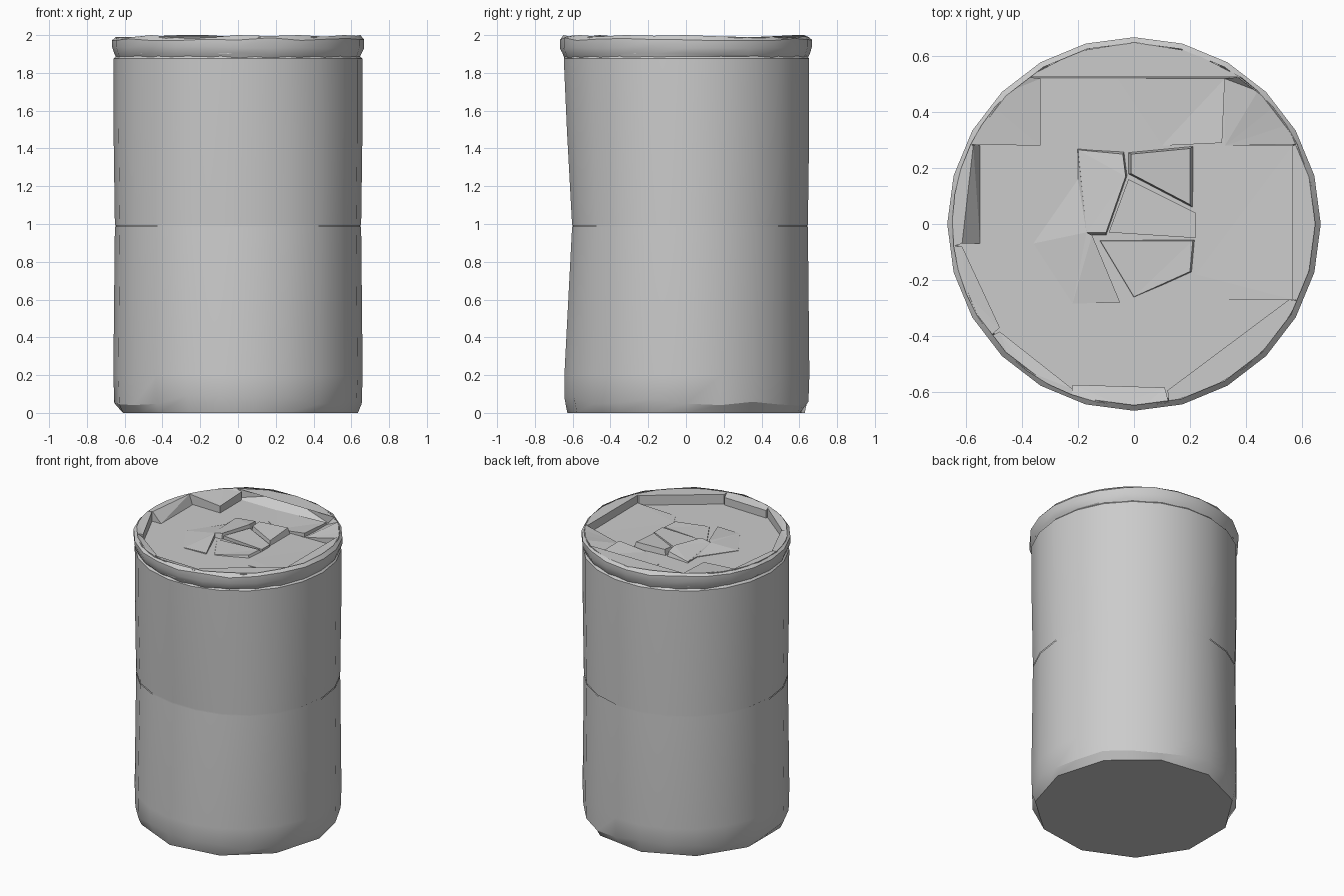
import bpy, bmesh, math, random

random.seed(4)
if "Cube" in bpy.data.objects:
    bpy.data.objects.remove(bpy.data.objects["Cube"], do_unlink=True)

metal = bpy.data.materials.new("plain grey metal")
metal.use_nodes = True
GREY = (0.6, 0.6, 0.6, 1)
metal.diffuse_color = GREY
metal.node_tree.nodes["Principled BSDF"].inputs["Base Color"].default_value = GREY

LID = 1.922      # height of the sunken lid
RIM = 1.99       # height of the rim top
FLOOR = 1.9      # underside of the parts on the lid


def finish(name, bm, smooth):
    bmesh.ops.recalc_face_normals(bm, faces=bm.faces)
    mesh = bpy.data.meshes.new(name)
    bm.to_mesh(mesh)
    bm.free()
    mesh.materials.append(metal)
    obj = bpy.data.objects.new(name, mesh)
    bpy.context.collection.objects.link(obj)
    if smooth:
        bpy.ops.object.select_all(action="DESELECT")
        obj.select_set(True)
        bpy.context.view_layer.objects.active = obj
        bpy.ops.object.shade_smooth_by_angle(angle=math.radians(28))


def lathe(name, profile, sides, warp, cap=None):
    """Spin a (radius, height) profile; cap is the index of a ring to fill."""
    bm = bmesh.new()
    rings = []
    for r, z in profile:
        ring = []
        for i in range(sides):
            a = math.tau * i / sides
            ring.append(bm.verts.new(warp(r * math.cos(a), r * math.sin(a), z)))
        rings.append(ring)
    for low, high in zip(rings, rings[1:]):
        for i in range(sides):
            j = (i + 1) % sides
            bm.faces.new((low[i], low[j], high[j], high[i]))
    if cap is not None:
        bm.faces.new(rings[cap])
    finish(name, bm, True)


def plate(name, corners, flare=1.0):
    """Solid faceted plate with a height per corner and a flared foot."""
    bm = bmesh.new()
    cx = sum(c[0] for c in corners) / len(corners)
    cy = sum(c[1] for c in corners) / len(corners)
    top = [bm.verts.new(c) for c in corners]
    low = [bm.verts.new((cx + (x - cx) * flare, cy + (y - cy) * flare, FLOOR))
           for x, y, z in corners]
    caps = [bm.faces.new(top), bm.faces.new(low)]
    for i in range(len(top)):
        j = (i + 1) % len(top)
        bm.faces.new((low[i], low[j], top[j], top[i]))
    bmesh.ops.triangulate(bm, faces=caps)
    finish(name, bm, False)


def rim_section(name, start, end, inner):
    """Rim piece between an outer arc and straight inner edges."""
    arc = []
    for i in range(5):
        a = math.radians(start + (end - start) * i / 4)
        arc.append((0.65 * math.cos(a), 0.65 * math.sin(a), RIM))
    plate(name, arc + inner)


# Body halves, pinched at the middle of the front
def pinch(x, y, z):
    front = max(0, -y / 0.655) ** 4
    waist = max(0, 1 - abs(z - 0.99))
    return x, y + 0.045 * front * waist, z


# Base corner cut to eleven straight edges
def crumple(x, y, z):
    if z == 0:
        step = math.pi / 11
        a = math.atan2(y, x) % (2 * step)
        k = math.cos(step) / math.cos(a - step)
        return x * k, y * k, z
    if z < 0.1:
        z += random.uniform(-0.03, 0.03)
    return pinch(x, y, z)


lathe("lower_body", [(0.635, 0), (0.655, 0.065), (0.66, 0.2), (0.652, 0.986)], 22, crumple, cap=0)
lathe("waist_groove", [(0.646, 0.975), (0.646, 1.005)], 22, pinch)
lathe("upper_body", [(0.652, 0.992), (0.659, 1.5), (0.659, 1.875), (0.645, 1.89)], 22, pinch)


# Rolled outer edge with small dents
def dent(x, y, z):
    return x, y, min(2, z + random.uniform(-0.008, 0.008))


lathe("rim_edge", [(0.645, 1.88), (0.655, 1.9), (0.668, 1.935), (0.668, 1.978), (0.648, 1.994)],
      24, dent)

# Sunken lid
lathe("lid", [(0.645, FLOOR), (0.64, LID)], 24, lambda x, y, z: (x, y, z), cap=1)

# Straight-edged rim pieces around the lid
rim_section("rim_left", -25, 26, [(0.565, 0.28, RIM), (0.565, -0.27, RIM)])
rim_section("rim_front_left", -79, -25, [(0.555, -0.27, RIM), (0.12, -0.595, RIM)])
rim_section("rim_front", -110, -79, [(0.11, -0.585, 1.975), (-0.22, -0.575, 1.975)])
rim_section("rim_front_right", -142, -110, [(-0.22, -0.59, RIM), (-0.48, -0.385, 1.975)])
rim_section("rim_right_front", -173, -142, [(-0.48, -0.37, 1.98), (-0.615, -0.08, RIM)])
rim_section("rim_right", 154, 187, [(-0.615, -0.07, RIM), (-0.575, 0.28, RIM)])
rim_section("rim_back", 54, 126, [(-0.06, 0.62, RIM)])

# Sheets folded at the back corners: one raised, one dipping to the lid
rim_section("right_back_fold", 126, 154, [(-0.335, 0.28, 1.97), (-0.335, 0.52, 1.98)])
rim_section("left_back_fold", 26, 54, [(0.325, 0.52, 1.925), (0.325, 0.28, 1.925)])

# Sloping inner walls at the right and back
plate("right_wall", [(-0.55, -0.07, LID), (-0.55, 0.28, LID), (-0.575, 0.28, RIM),
                     (-0.615, -0.07, RIM)])
for side, label in ((-1, "right"), (1, "left")):
    plate("back_wall_" + label, [(-0.06, 0.52, LID), (0.39 * side, 0.52, LID),
                                 (-0.06, 0.62, RIM)])
plate("back_step", [(-0.06, 0.385, 1.924), (0.1, 0.28, 1.924), (0.315, 0.29, 1.95),
                    (0.325, 0.52, 1.94), (-0.06, 0.52, 1.924)])

# Pull tab: low surround and folded overlapping leaves
plate("tab_surround", [(-0.36, -0.07, 1.925), (-0.22, -0.285, 1.925), (-0.05, -0.28, 1.93),
                       (-0.15, -0.04, 1.95), (-0.17, -0.03, 1.945), (-0.2, 0.26, 1.93),
                       (-0.2, 0.16, 1.927)])
plate("tab_rivet_plate", [(0.22, -0.18, 1.925), (0.27, -0.27, 1.925), (0.565, -0.27, 1.935),
                          (0.565, 0.28, 1.93), (0.22, 0.28, 1.925)])
plate("tab_right_leaf", [(-0.2, 0.265, 1.93), (-0.17, -0.03, 1.945), (-0.1, -0.03, 1.96),
                         (-0.03, 0.17, 1.965), (-0.04, 0.25, 1.955)], 1.1)
plate("tab_back_leaf", [(-0.01, 0.18, 1.955), (0.2, 0.07, 1.95), (0.2, 0.27, 1.965),
                        (-0.01, 0.25, 1.96)], 1.15)
plate("tab_centre_leaf", [(-0.09, -0.03, 1.945), (0.22, -0.05, 1.94), (0.22, 0.04, 1.94),
                          (-0.02, 0.16, 1.945)])
plate("tab_front_leaf", [(-0.12, -0.06, 1.925), (0.0, -0.26, 1.925), (0.2, -0.17, 1.94),
                         (0.21, -0.06, 1.94)], 1.1)
